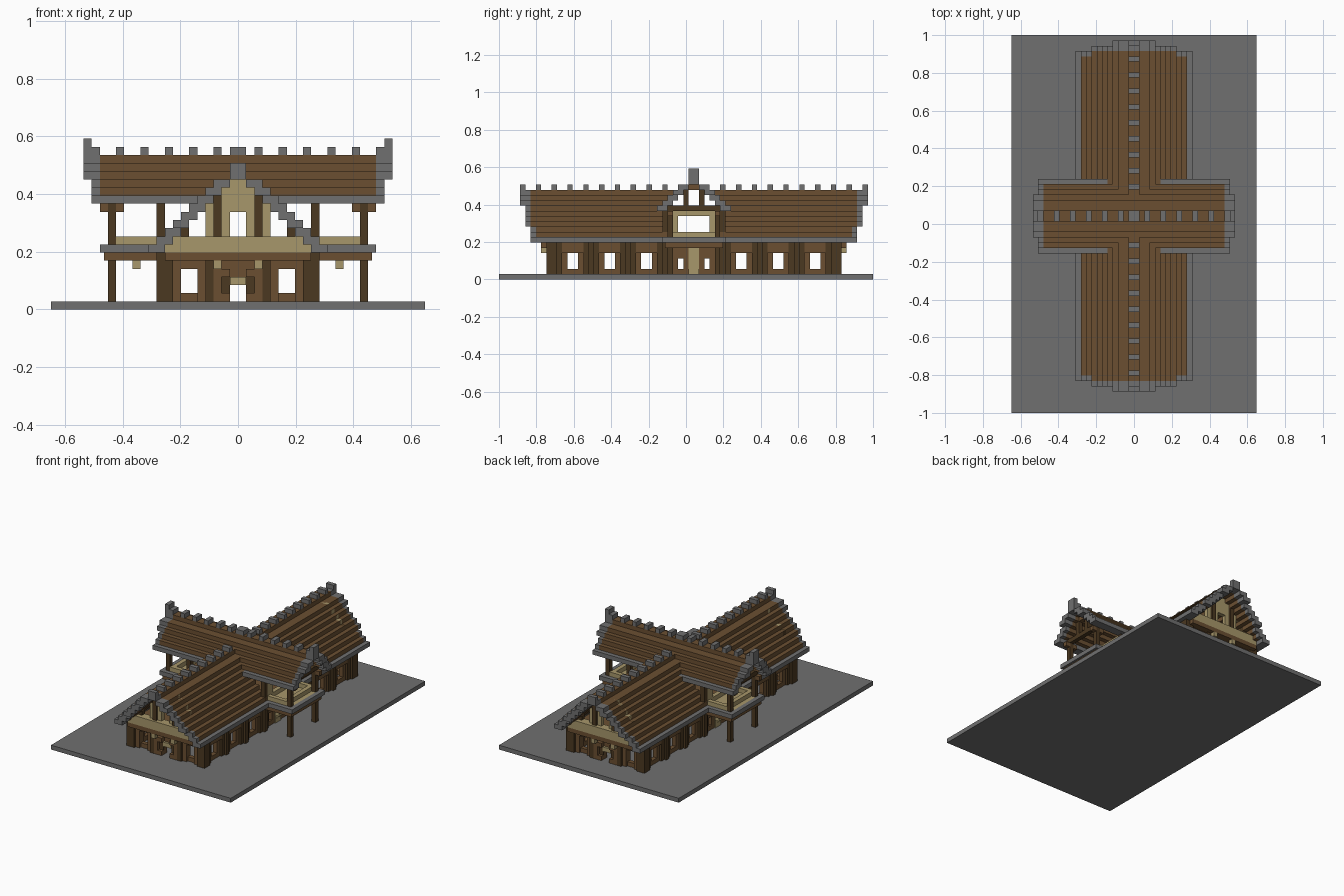
import bpy, bmesh
from mathutils import Vector

if "Cube" in bpy.data.objects:
    bpy.data.objects.remove(bpy.data.objects["Cube"], do_unlink=True)

UNIT = 2 / 71          # edge of one building block
CENTRE_Y = 1.5 * UNIT  # crossing of the two ridges


def material(name, colour):
    mat = bpy.data.materials.new(name)
    mat.use_nodes = True
    mat.diffuse_color = (*colour, 1)
    shader = next(n for n in mat.node_tree.nodes if n.type == 'BSDF_PRINCIPLED')
    shader.inputs["Base Color"].default_value = (*colour, 1)
    return mat


stone = material("grey stone", (.16, .16, .16))
timber = material("brown timber", (.145, .078, .031))
dark = material("dark timber", (.07, .04, .015))
plaster = material("tan plaster", (.39, .31, .145))


def span(low, high):
    """Both mirrored copies of a range, or just one if it is already symmetric."""
    return {(low, high), (-high, -low)}


def part(name, mat, boxes):
    """Build boxes, given as x, y and z ranges in blocks, mirrored on both axes."""
    bm = bmesh.new()
    for x, y, z in boxes:
        for mx in span(*x):
            for my in span(*y):
                ranges = (mx, my, z)
                size = Vector([b - a for a, b in ranges])
                mid = Vector([(a + b) / 2 for a, b in ranges])
                for v in bmesh.ops.create_cube(bm, size=1)["verts"]:
                    v.co = (v.co * size + mid) * UNIT + Vector((0, CENTRE_Y, 0))
    mesh = bpy.data.meshes.new(name)
    bm.to_mesh(mesh)
    bm.free()
    mesh.materials.append(mat)
    obj = bpy.data.objects.new(name, mesh)
    bpy.context.collection.objects.link(obj)
    return obj


def pierced(low, high, bottom, top, holes):
    """Yield (range, z range) pieces of a wall that leave the holes open."""
    at = low
    for a, b, sill, head in holes:
        if a > at:
            yield (at, a), (bottom, top)
        if sill > bottom:
            yield (a, b), (bottom, sill)
        if top > head:
            yield (a, b), (head, top)
        at = b
    if high > at:
        yield (at, high), (bottom, top)


def turn(boxes, across):
    """Swap x and y for a roof that runs across."""
    return [(y, x, z) if across else (x, y, z) for x, y, z in boxes]


def roof(name, eave, half, length, inner, tiers, across):
    """Stepped gable roof: eave height, half width, half length, stone end tiers."""
    shell, trim, lumps = [], [], []
    levels = [half - i for i in range(half - 2)] + [1]
    for i, h in enumerate(levels):
        z = (eave + i, eave + i + 1)
        side = (max(h - 2, 1), h) if h > 1 else (-1, 1)
        start, end = next((s, e) for limit, s, e in tiers if h <= limit)
        run = (inner(z[0]), start) if inner(z[0]) else (-start, start)
        (shell if i else trim).append((side, run, z))
        trim.append((side, (start, end), z))
    # Ridge crenellation
    ridge = eave + len(levels)
    for y in range(2 if across else 5, length, 3):
        lumps.append(((-1, 1), (y, y + 1), (ridge, ridge + 1)))
    part(name + "_steps", timber, turn(shell, across))
    part(name + "_edging", stone, turn(trim, across))
    part(name + "_ridge_blocks", stone, turn(lumps, across))


# Ground
slab = part("ground_slab", stone, [((-23, 23), (-35.5, 35.5), (0, 1))])
slab.location.y = -CENTRE_Y

# Roofs
roof("long_roof", 7, 11, 33, lambda z: 4 if z > 15 else 5,
     [(4, 31, 33), (8, 31, 32), (11, 30, 31)], False)
roof("cross_roof", 13, 7, 18, lambda z: 0,
     [(4, 17, 19), (7, 17, 18)], True)
part("cross_roof_finials", stone, [((18, 19), (-1, 1), (19, 21)),
                                   ((-1, 1), (-1, 1), (19, 20))])

# Ground floor side walls with a row of windows and a door in the middle
windows = [(2, 3, 2, 4)] + [(c - 1, c + 1, 2, 5) for c in (9, 16, 23)]
part("side_walls", timber,
     [((8, 9), y, z) for y, z in pierced(0, 27, 1, 7, windows)])
part("window_heads", timber,
     [((9, 9.5), (c - 2, c + 2), (5, 7)) for c in (9, 16, 23)])
posts = []
for c in (5.5, 12.5, 19.5, 26.5):
    posts.append(((9, 9.5), (c - 1.5, c + 1.5), (1, 7)))
    posts.append(((9.5, 10), (c - .5, c + .5), (1, 7)))
part("side_posts", dark, posts)
part("side_doors", plaster,
     [((9, 9.3 - i * .04), (-1, 1), (i + 1, i + 2)) for i in range(5)])

# Ground floor end walls, door and porch frames
part("end_walls", timber,
     [(x, (26, 27), z) for x, z in
      pierced(0, 8, 1, 7, [(0, 1, 1, 3), (5, 7, 2, 5)])])
part("end_posts", dark, [((8, 10), (27, 28), (1, 7)), ((3, 4), (27, 28), (1, 7)),
                         ((1, 3), (27, 27.3), (2, 4))])
part("window_arches", timber, [((4, 5), (27, 27.5), (1, 6)),
                               ((7, 8), (27, 27.5), (1, 6)),
                               ((5, 7), (27, 27.5), (5, 6))])
part("porch_frames", timber, [((1, 3), (27, 28), (1, 2)),
                              ((2, 3), (27.3, 28), (2, 4)),
                              ((1, 3), (27, 28), (4, 5))])
part("door_lintels", plaster, [((-1, 1), (27, 27.5), (3, 4))])
part("end_lanterns", plaster, [((2, 3), (28, 29), (5, 6))])

# Upper floor and end gables
part("upper_floor", timber, [((-9, 9), (-28, 28), (6, 7)),
                             ((-9, 9), (28, 29), (6, 7))])
part("gable_bands", plaster, [((-9, 9), (28, 29), (7, 8)),
                              ((-8, 8), (28, 29), (8, 9))])
part("gable_walls", plaster,
     [(x, (27, 28), z) for x, z in
      pierced(0, 6, 7, 12, [(0, 1, 9, 12), (4, 6, 9, 12)])]
     + [((-h, h), (27, 28), (z, z + 1)) for h, z in zip((6, 5, 4, 3), range(12, 16))])
part("gable_posts", dark, [((2, 3), (28, 28.5), (9, 14)),
                           ((6, 7), (27, 28), (7, 12))])

# Balconies under the cross roof
part("balcony_floor", timber, [((9, 16.5), (-5.5, 5.5), (6, 7))])
part("balcony_edge", stone, [((9, 17), (5, 6), (7, 8)),
                             ((16, 17), (-5, 5), (7, 8))])
part("balcony_deck", plaster, [((9, 16), (-5, 5), (7, 8)),
                               ((10, 15), (4, 5), (8, 9)),
                               ((14, 15), (-4, 4), (8, 9))])
part("balcony_posts", dark, [((15, 16), (4, 5), (1, 6)),
                             ((15, 16), (4, 5), (8, 13))])
part("balcony_brackets", timber, [((14, 17), (4, 5), (12, 13))])
part("balcony_lanterns", plaster, [((12, 13), (4, 5), (5, 6))])

# Upper room walls facing the balconies
part("room_walls", plaster,
     [((9, 10), y, z) for y, z in pierced(0, 5, 7, 13, [(0, 3, 9, 12)])])
part("room_posts", dark, [((9, 10), (5, 6), (7, 13))])

# Timber framing in the cross gables
part("cross_gable_frame", dark, [((15, 16), (-5, 5), (13, 14)),
                                 ((15, 16), (1, 2), (14, 17))])
part("cross_gable_collar", timber, [((15, 16), (-2, 2), (17, 18))])
